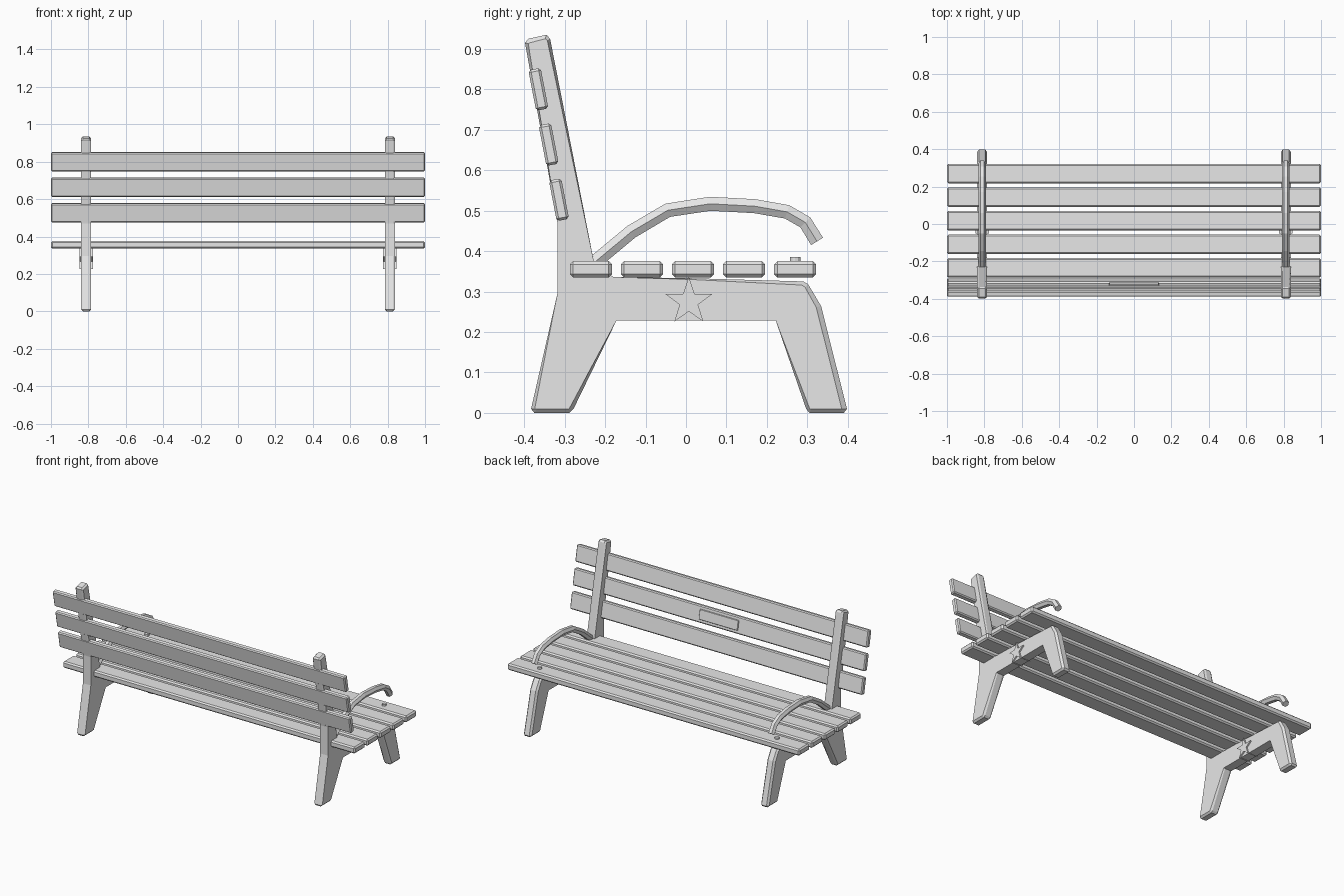
import bpy
import bmesh
from math import sin, cos, pi
from mathutils import Vector

cube = bpy.data.objects.get("Cube")
if cube:
    bpy.data.objects.remove(cube, do_unlink=True)

grey = bpy.data.materials.new("plain_grey")
grey.use_nodes = True
grey.diffuse_color = (0.8, 0.8, 0.8, 1)
grey.node_tree.nodes["Principled BSDF"].inputs["Base Color"].default_value = (0.8, 0.8, 0.8, 1)

FRAME_X = 0.812
TILT = 0.19


def finish(name, bm):
    bmesh.ops.recalc_face_normals(bm, faces=bm.faces)
    mesh = bpy.data.meshes.new(name)
    bm.to_mesh(mesh)
    bm.free()
    mesh.materials.append(grey)
    obj = bpy.data.objects.new(name, mesh)
    bpy.context.collection.objects.link(obj)
    return obj


def board(name, size, location, tilt=0, bevel=0.008):
    bm = bmesh.new()
    bmesh.ops.create_cube(bm, size=1)
    bmesh.ops.scale(bm, vec=size, verts=bm.verts)
    bmesh.ops.bevel(bm, geom=bm.edges[:], offset=bevel, segments=1, affect='EDGES')
    obj = finish(name, bm)
    obj.location = location
    obj.rotation_euler.x = tilt
    return obj


def loft(name, rings, x=0):
    """Skin closed rings of points and cap both ends."""
    bm = bmesh.new()
    loops = [[bm.verts.new(p) for p in ring] for ring in rings]
    n = len(loops[0])
    for a, b in zip(loops, loops[1:]):
        for i in range(n):
            j = (i + 1) % n
            bm.faces.new((a[i], a[j], b[j], b[i]))
    bm.faces.new(loops[0])
    bm.faces.new(loops[-1])
    obj = finish(name, bm)
    obj.location.x = x
    return obj


# Side frame outline: y, z, then the inward chamfer shift at that corner
outline = [
    (-0.398, 0.915, 0.008, -0.002), (-0.39, 0.925, 0.004, -0.01),
    (-0.345, 0.935, -0.003, -0.01), (-0.336, 0.925, -0.007, -0.004),
    (-0.228, 0.375, 0, 0), (-0.18, 0.336, 0, 0), (0.01, 0.333, 0, -0.003),
    (0.29, 0.325, -0.004, -0.009), (0.302, 0.318, -0.008, -0.007),
    (0.334, 0.264, -0.012, -0.003), (0.398, 0.01, -0.013, 0),
    (0.39, 0, -0.012, 0.01), (0.305, 0, 0.005, 0.01), (0.297, 0.01, 0.009, 0),
    (0.222, 0.228, 0, 0), (-0.172, 0.228, 0, 0), (-0.278, 0.01, -0.011, 0),
    (-0.288, 0, -0.006, 0.01), (-0.375, 0, 0.007, 0.01), (-0.383, 0.01, 0.009, 0),
    (-0.318, 0.295, 0, 0), (-0.318, 0.47, 0, 0)]


def frame_ring(x, inset):
    return [(x, y + dy * inset, z + dz * inset) for y, z, dy, dz in outline]


# Armrest path with hexagonal section
arm_path = [Vector((0, y, z)) for y, z in (
    (-0.235, 0.365), (-0.135, 0.448), (-0.045, 0.501), (0.06, 0.517),
    (0.17, 0.511), (0.25, 0.497), (0.295, 0.471), (0.324, 0.424))]


def arm_rings(radius):
    rings = []
    for i, p in enumerate(arm_path):
        before = arm_path[max(i - 1, 0)]
        after = arm_path[min(i + 1, len(arm_path) - 1)]
        tangent = (after - before).normalized()
        normal = Vector((0, -tangent.z, tangent.y))
        rings.append([p + Vector((radius * cos(k * pi / 3), 0, 0))
                      + normal * radius * sin(k * pi / 3) for k in range(6)])
    return rings


def star_ring(x):
    ring = []
    for k in range(10):
        r = 0.061 if k % 2 == 0 else 0.024
        ring.append((x, 0.007 + r * sin(k * pi / 5), 0.275 + r * cos(k * pi / 5)))
    return ring


for side, sign in (("right", -1), ("left", 1)):
    x = sign * FRAME_X
    loft(side + "_side_frame", [frame_ring(-0.027, 1), frame_ring(-0.017, 0),
                                frame_ring(0.017, 0), frame_ring(0.027, 1)], x)
    loft(side + "_armrest", arm_rings(0.02), x)
    loft(side + "_frame_star", [star_ring(-0.036), star_ring(0.036)], x)

    # Bolt through the front seat slat
    bm = bmesh.new()
    bmesh.ops.create_cone(bm, cap_ends=True, segments=12,
                          radius1=0.013, radius2=0.013, depth=0.02)
    finish(side + "_seat_bolt", bm).location = (x, 0.27, 0.375)

# Seat slats
for i in range(5):
    board(f"seat_slat_{i + 1}", (2, 0.104, 0.04), (0, -0.235 + i * 0.1262, 0.355))

# Back slats, leaning with the posts
for i in range(3):
    board(f"back_slat_{i + 1}", (2, 0.031, 0.102),
          (0, -0.314 - i * 0.0255, 0.527 + i * 0.1365), TILT, 0.006)

# Blank plaque on the middle back slat
offset = 0.018
board("plaque", (0.265, 0.009, 0.06),
      (0, -0.3395 + offset * cos(TILT), 0.6635 + offset * sin(TILT)), TILT, 0.002)
